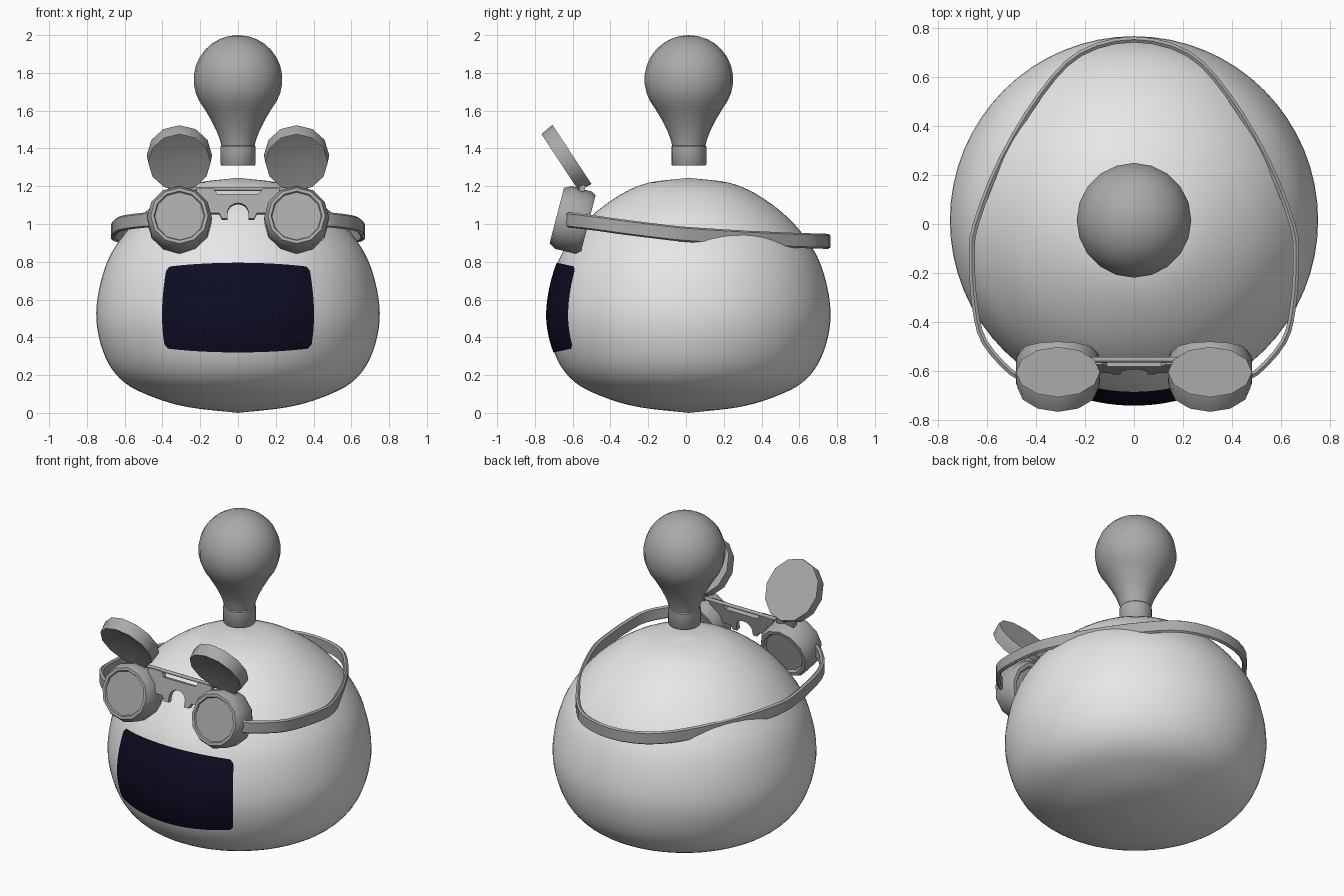
import bpy, bmesh, math
from mathutils import Matrix, Vector

cube = bpy.data.objects.get("Cube")
if cube:
    bpy.data.objects.remove(cube)


def material(name, color):
    m = bpy.data.materials.new(name)
    m.use_nodes = True
    m.diffuse_color = (*color, 1)
    m.node_tree.nodes["Principled BSDF"].inputs["Base Color"].default_value = (*color, 1)
    return m


WHITE = material("soft_white", (0.8, 0.8, 0.8))
GREY = material("mid_grey", (0.4, 0.4, 0.4))
NAVY = material("dark_navy", (0.004, 0.004, 0.018))
CENTRE = Matrix.Translation((0, 0.015, 0))


def finish(name, bm, mat, angle=40, matrix=Matrix(), recalc=True):
    bmesh.ops.remove_doubles(bm, verts=bm.verts, dist=0.0005)
    if recalc:
        bmesh.ops.recalc_face_normals(bm, faces=bm.faces)
    bm.transform(matrix)
    mesh = bpy.data.meshes.new(name)
    bm.to_mesh(mesh)
    bm.free()
    mesh.materials.append(mat)
    ob = bpy.data.objects.new(name, mesh)
    bpy.context.collection.objects.link(ob)
    bpy.ops.object.select_all(action="DESELECT")
    ob.select_set(True)
    bpy.context.view_layer.objects.active = ob
    bpy.ops.object.shade_smooth_by_angle(angle=math.radians(angle))
    return ob


def skin(bm, rows, closed):
    """Join rows of points with quads."""
    vs = [[bm.verts.new(p) for p in row] for row in rows]
    for a, b in zip(vs, vs[1:]):
        n = len(a)
        for i in range(n if closed else n - 1):
            j = (i + 1) % n
            bm.faces.new((a[i], a[j], b[j], b[i]))
    return vs


def lathe(name, profile, segs, mat, matrix=Matrix(), angle=40):
    bm = bmesh.new()
    rows = [[(r * math.cos(math.tau * i / segs), r * math.sin(math.tau * i / segs), z)
             for i in range(segs)] for r, z in profile]
    skin(bm, rows, True)
    return finish(name, bm, mat, angle, matrix)


def spline(points, steps):
    """Smooth curve through the points."""
    p = [Vector(q) for q in points]
    p = [2 * p[0] - p[1]] + p + [2 * p[-1] - p[-2]]
    out = []
    for a, b, c, d in zip(p, p[1:], p[2:], p[3:]):
        for k in range(steps):
            t = k / steps
            out.append(0.5 * (2 * b + (c - a) * t + (2 * a - 5 * b + 4 * c - d) * t ** 2
                              + (3 * b - a - 3 * c + d) * t ** 3))
    return out + [p[-2]]


# Round body
body = spline([(0, 0), (0.26, 0.03), (0.44, 0.08), (0.6, 0.16), (0.7, 0.29), (0.75, 0.49),
               (0.725, 0.7), (0.65, 0.88), (0.49, 1.065), (0.26, 1.205), (0, 1.245)], 5)
lathe("body", body, 64, WHITE, CENTRE, 80)


def body_radius(z):
    for a, b in zip(body, body[1:]):
        if a.y <= z <= b.y:
            return a.x + (b.x - a.x) * (z - a.y) / (b.y - a.y)
    return 0


# Dark face screen hugging the body
bm = bmesh.new()
rows = []
N, R = 24, 20
for k in range(R + 1):
    v = k / R
    half = 0.562 - (0.025 if k in (0, R) else 0)
    row = []
    for i in range(N + 1):
        u = 2 * i / N - 1
        z = (0.32 + 0.02 * u * u) * (1 - v) + (0.795 - 0.02 * u * u) * v
        r = body_radius(z) + 0.005
        row.append((r * math.sin(u * half), -r * math.cos(u * half), z))
    rows.append(row)
skin(bm, rows, False)
finish("face_screen", bm, NAVY, 80, CENTRE, False)

# Light bulb floating over the head
glass = [(0.235 * math.sin(math.radians(a)), 1.765 + 0.235 * math.cos(math.radians(a)))
         for a in range(0, 121, 12)]
glass += [(0.178, 1.61), (0.142, 1.55), (0.112, 1.49), (0.094, 1.44), (0.087, 1.41), (0, 1.41)]
lathe("bulb_glass", glass, 20, GREY, CENTRE, 50)
lathe("bulb_base", [(0, 1.31), (0.088, 1.31), (0.093, 1.316), (0.093, 1.41), (0.087, 1.417),
                    (0, 1.417)], 20, GREY, CENTRE)

# Goggle cups and flip-up lenses
TILT = Matrix.Rotation(math.radians(75.5), 4, "X")
FLIP = Matrix.Rotation(math.radians(123.4), 4, "X")
cup = [(0, -0.07), (0.125, -0.07), (0.135, -0.085), (0.155, -0.085), (0.17, -0.06), (0.172, 0.05),
       (0.152, 0.087), (0.135, 0.087), (0.13, 0.078), (0, 0.078)]
lens = [(0, -0.038), (0.182, -0.038), (0.184, -0.03), (0.176, 0.038), (0.165, 0.038), (0, -0.012)]
for side, word in ((1, "left"), (-1, "right")):
    at = Matrix.Translation((side * 0.31, -0.6, 1.022))
    lathe(word + "_goggle_cup", cup, 12, GREY, at @ TILT, 35)
    at = Matrix.Translation((side * 0.31, -0.635, 1.347))
    lathe(word + "_flip_lens", lens, 12, GREY,
          at @ FLIP @ Matrix.Diagonal((0.94, 1.02, 1, 1)), 35)
    bm = bmesh.new()
    bmesh.ops.create_cube(bm, size=1)
    finish(word + "_lens_hinge", bm, GREY, 30,
           Matrix.Translation((side * 0.31, -0.55, 1.19)) @ TILT
           @ Matrix.Diagonal((0.12, 0.035, 0.03, 1)))

# Bridge plate with an arched nose notch
half = [(0.055, 0), (0.085, 0), (0.1, 0.03), (0.22, 0.03), (0.22, 0.165), (0.13, 0.165), (0.11, 0.135)]
arch = [(0.055 * math.cos(a), 0.035 + 0.05 * math.sin(a))
        for a in (math.pi * k / 8 for k in range(9))]
outline = half + [(-x, y) for x, y in reversed(half)] + arch[::-1]
bm = bmesh.new()
face = bm.faces.new([bm.verts.new((x, y, -0.015)) for x, y in outline])
ext = bmesh.ops.extrude_face_region(bm, geom=[face])
bmesh.ops.translate(bm, vec=(0, 0, 0.03),
                    verts=[g for g in ext["geom"] if isinstance(g, bmesh.types.BMVert)])
finish("nose_bridge", bm, GREY, 30, Matrix.Translation((0, -0.6, 1.025)) @ TILT)

# Hinge rod across the top of the bridge
bm = bmesh.new()
bmesh.ops.create_cone(bm, cap_ends=True, segments=8, radius1=0.011, radius2=0.011, depth=0.66)
finish("hinge_rod", bm, GREY, 50,
       Matrix.Translation((0, -0.553, 1.185)) @ Matrix.Rotation(math.pi / 2, 4, "Y"))

# Head strap swept from one cup round the back to the other
side = [(0.43, -0.63, 1.025), (0.5, -0.605, 1.02), (0.61, -0.48, 1.005), (0.648, -0.34, 0.985),
        (0.661, -0.14, 0.96), (0.645, 0, 0.945), (0.54, 0.265, 0.928), (0.38, 0.53, 0.915),
        (0.22, 0.695, 0.91)]
path = spline(side + [(0, 0.752, 0.908)] + [(-x, y, z) for x, y, z in reversed(side)], 3)
section = [(-0.012, -0.032), (0, -0.04), (0.012, -0.032), (0.012, 0.032), (0, 0.04), (-0.012, 0.032)]
bm = bmesh.new()
rows = []
for i, p in enumerate(path):
    t = path[min(i + 1, len(path) - 1)] - path[max(i - 1, 0)]
    out = Vector((t.y, -t.x, 0)).normalized()
    rows.append([p + out * a + Vector((0, 0, b)) for a, b in section])
vs = skin(bm, rows, True)
bm.faces.new(vs[0])
bm.faces.new(vs[-1])
finish("head_strap", bm, GREY, 35)
